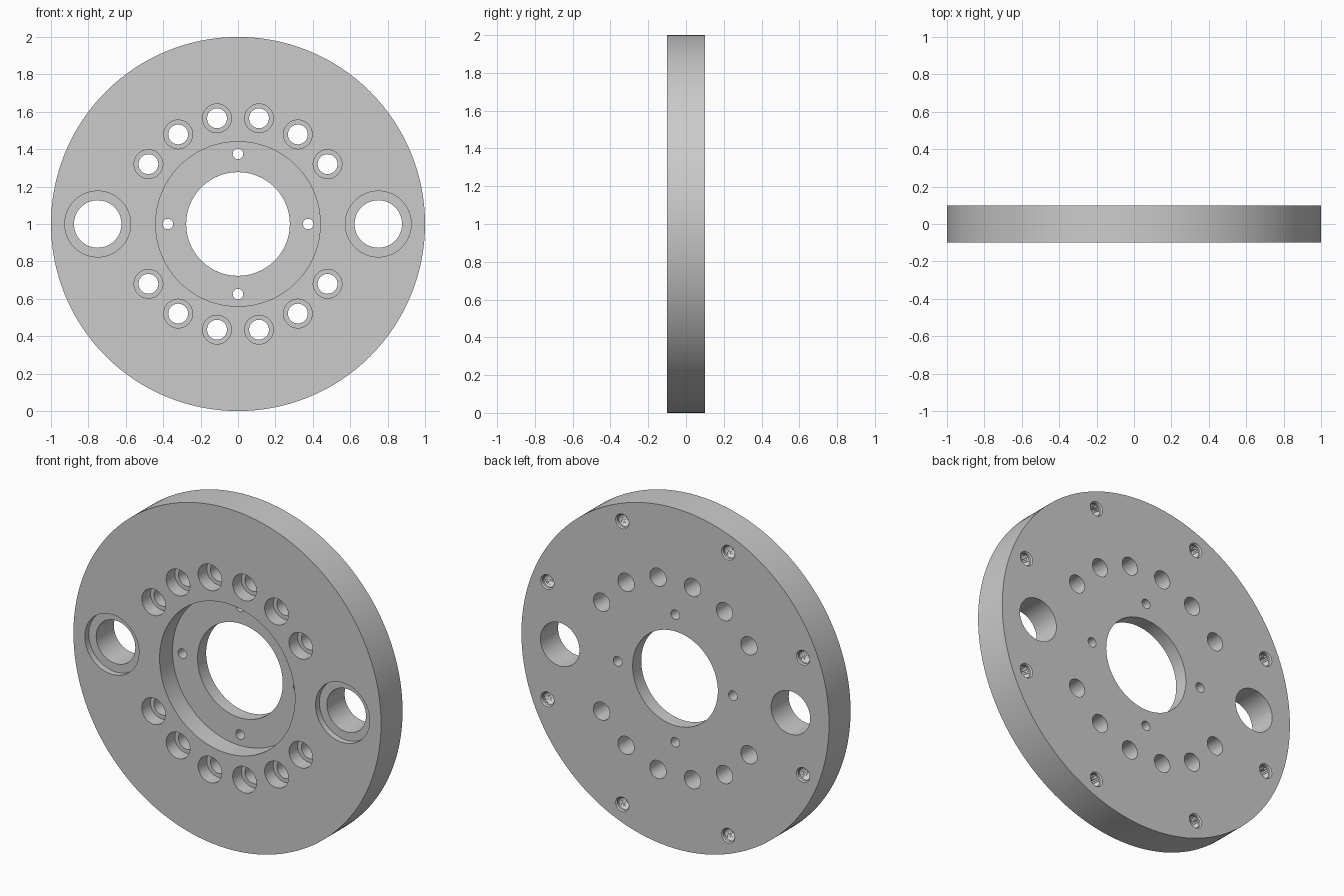
import bpy, bmesh, math

cube = bpy.data.objects.get("Cube")
if cube:
    bpy.data.objects.remove(cube)

FRONT, BACK, OVER = -0.1, 0.1, 0.05

metal = bpy.data.materials.new("grey metal")
metal.use_nodes = True
grey = (0.6, 0.6, 0.6, 1)
metal.diffuse_color = grey
metal.node_tree.nodes["Principled BSDF"].inputs["Base Color"].default_value = grey


def lathe(bm, x, z, profile, sides):
    """Closed turned solid along y; profile is (radius, y) from front to back."""
    rings = []
    for r, y in profile:
        ring = [bm.verts.new((x + r * math.cos(a), y, z + r * math.sin(a)))
                for a in (2 * math.pi * i / sides for i in range(sides))]
        rings.append(ring)
    for lo, hi in zip(rings, rings[1:]):
        for i in range(sides):
            j = (i + 1) % sides
            bm.faces.new((lo[i], lo[j], hi[j], hi[i]))
    bm.faces.new(rings[0])
    bm.faces.new(rings[-1])


def make(name, bm):
    bmesh.ops.recalc_face_normals(bm, faces=bm.faces)
    mesh = bpy.data.meshes.new(name)
    bm.to_mesh(mesh)
    bm.free()
    mesh.materials.append(metal)
    obj = bpy.data.objects.new(name, mesh)
    bpy.context.collection.objects.link(obj)
    return obj


def cut(target, name, bm):
    """Subtract the solids in bm from target, then drop the cutter."""
    cutter = make(name, bm)
    cutter.hide_render = True
    mod = target.modifiers.new(name, 'BOOLEAN')
    mod.operation = 'DIFFERENCE'
    mod.solver = 'EXACT'
    mod.object = cutter
    bpy.context.view_layer.objects.active = target
    bpy.ops.object.modifier_apply(modifier=mod.name)
    bpy.data.objects.remove(cutter)


def stepped(bore, counterbore, depth):
    """Through bore with a wider recess sunk into the front."""
    floor = FRONT + depth
    return [(counterbore, FRONT - OVER), (counterbore, floor),
            (bore, floor), (bore, BACK + OVER)]


def polar(radius, degrees):
    a = math.radians(degrees)
    return radius * math.sin(a), 1 + radius * math.cos(a)


# Round plate
bm = bmesh.new()
lathe(bm, 0, 1, [(1, FRONT), (1, BACK)], 128)
plate = make("flange_plate", bm)
plate.select_set(True)

# Main bore and two side bores, all recessed at the front
bores = bmesh.new()
lathe(bores, 0, 1, stepped(0.277, 0.44, 0.12), 96)
for side in (-1, 1):
    lathe(bores, side * 0.75, 1, stepped(0.127, 0.176, 0.036), 64)

# Upper and lower arcs of counterbored bolt holes
for k in range(16):
    if k % 8 not in (3, 4):
        lathe(bores, *polar(0.576, 11.25 + 22.5 * k), stepped(0.053, 0.077, 0.08), 40)
cut(plate, "bore_cutter", bores)

# Small pin holes in the recess floor
holes = bmesh.new()
for k in range(4):
    lathe(holes, *polar(0.375, 90 * k),
          [(0.028, FRONT - OVER), (0.028, BACK + OVER)], 32)

# Threaded blind holes in the back, with a chamfered mouth
thread = [(0.003, -0.045), (0.034, -0.03)]
for i in range(13):
    y = -0.02 + i * 0.008
    thread += [(0.034, y), (0.037, y + 0.004)]
thread += [(0.037, 0.092), (0.043, BACK), (0.043, BACK + OVER)]
for k in range(8):
    lathe(holes, *polar(0.9, 22.5 + 45 * k), thread, 32)
cut(plate, "hole_cutter", holes)

bpy.ops.object.shade_smooth_by_angle(angle=math.radians(30))
